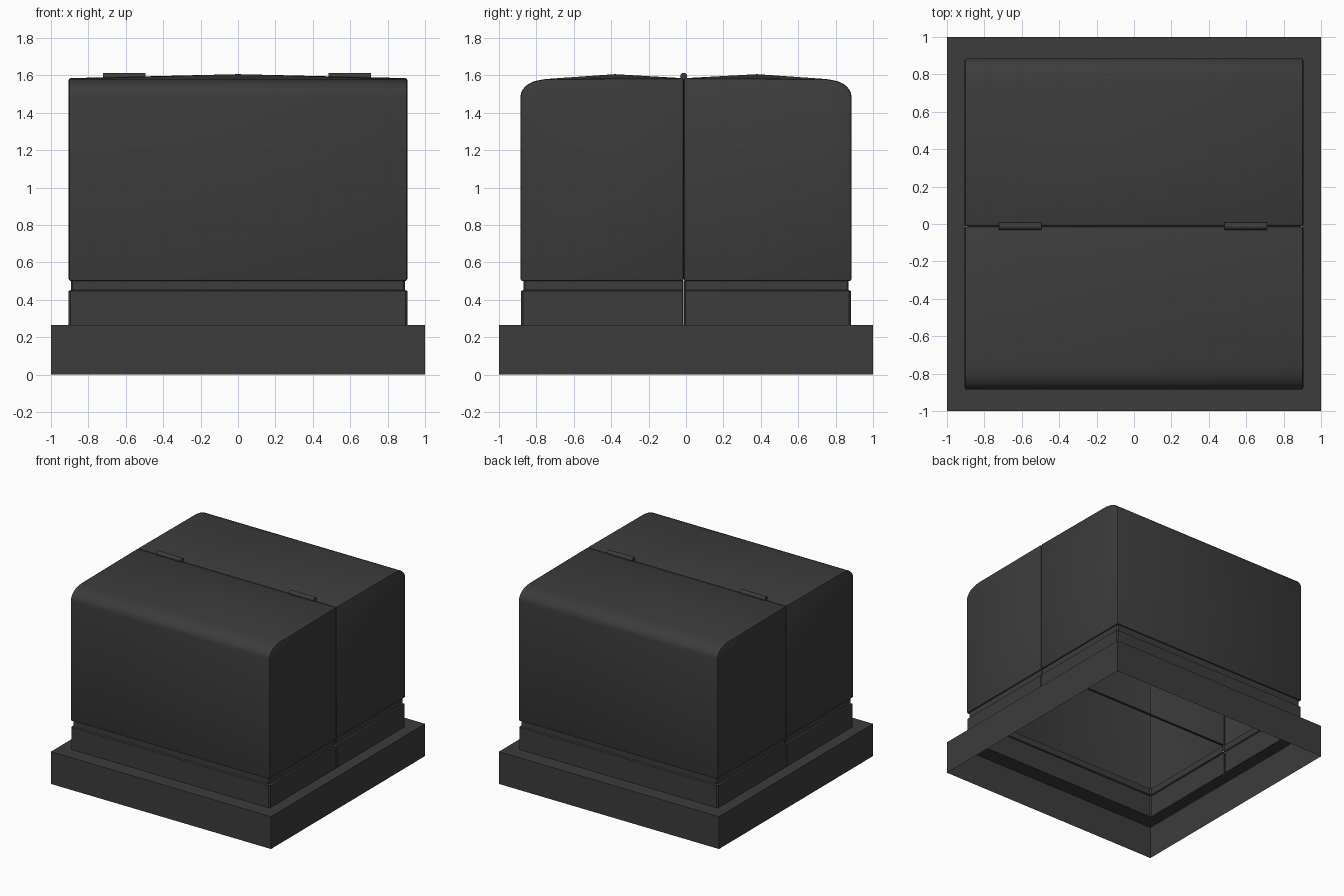
import bpy, bmesh, math
from mathutils import Matrix

if "Cube" in bpy.data.objects:
    bpy.data.objects.remove(bpy.data.objects["Cube"])

SEAM = -0.012
mat = bpy.data.materials.new("dark_plastic")
mat.diffuse_color = (0.045, 0.045, 0.045, 1)
mat.use_nodes = True
mat.node_tree.nodes["Principled BSDF"].inputs["Base Color"].default_value = mat.diffuse_color


def finish(name, bm, outward=True):
    if outward:
        bmesh.ops.recalc_face_normals(bm, faces=bm.faces[:])
    me = bpy.data.meshes.new(name)
    bm.to_mesh(me)
    bm.free()
    ob = bpy.data.objects.new(name, me)
    bpy.context.collection.objects.link(ob)
    me.materials.append(mat)
    bpy.ops.object.select_all(action='DESELECT')
    bpy.context.view_layer.objects.active = ob
    ob.select_set(True)
    bpy.ops.object.shade_smooth_by_angle(angle=math.radians(35))
    return ob


def strips(bm, rows, closed):
    # quads between successive point rows
    vs = [[bm.verts.new(p) for p in r] for r in rows]
    n = len(rows[0])
    for a, b in zip(vs, vs[1:]):
        for i in range(n if closed else n - 1):
            j = (i + 1) % n
            bm.faces.new((a[i], a[j], b[j], b[i]))


# base skirt: open underneath, with an inward top flange
bm = bmesh.new()
rows = [[(sx * x, sy * y, z) for sx, sy in ((-1, -1), (1, -1), (1, 1), (-1, 1))]
        for x, y, z in ((1, 1, 0), (1, 1, 0.265), (0.9, 0.875, 0.265))]
strips(bm, rows, True)
finish("base_skirt", bm, False)


def hood_half(name, s):
    end = 0.885
    # side profile with a rounded outer shoulder
    prof = [(SEAM, 0.5), (s * end, 0.5), (s * end, 1.485)]
    c, n = (0.765, 1.485), 7
    for i in range(1, n):
        a = math.pi / 2 * i / n
        prof.append((s * (c[0] + 0.12 * math.cos(a)), c[1] + 0.09 * math.sin(a)))
    prof += [(s * 0.75, 1.58), (SEAM, 1.585)]
    bm = bmesh.new()
    f = bm.faces.new([bm.verts.new((-0.905, y, z)) for y, z in prof])
    r = bmesh.ops.extrude_face_region(bm, geom=[f])
    bmesh.ops.translate(bm, vec=(1.81, 0, 0),
                        verts=[v for v in r["geom"] if isinstance(v, bmesh.types.BMVert)])
    bmesh.ops.recalc_face_normals(bm, faces=bm.faces[:])
    sharp = [e for e in bm.edges if e.calc_face_angle(0) > math.radians(50)]
    bmesh.ops.bevel(bm, geom=sharp, offset=0.011, segments=2, profile=0.5, affect='EDGES')
    bm.normal_update()
    # open the bottom and the side facing the other half
    gone = [g for g in bm.faces if g.normal.z < -0.99 or g.normal.y * s < -0.99]
    bmesh.ops.delete(bm, geom=gone, context='FACES')
    # slightly crowned top
    top = max((g for g in bm.faces if g.normal.z > 0.99), key=lambda g: g.calc_area())
    p = bmesh.ops.poke(bm, faces=[top])
    p["verts"][0].co = (0, s * 0.38, 1.606)
    finish(name + "_hood", bm, False)

    # lower collar with a recessed groove
    bm = bmesh.new()
    rows = []
    for d, z in ((0, 0.265), (0, 0.447), (0.011, 0.452), (0.011, 0.503)):
        x, y, k = 0.905 - d, 0.881 - d, 0.01
        right = [(x, SEAM + s * 0.008, z), (x, SEAM + s * 0.008, z), (x, s * (y - k), z), (x - k, s * y, z)]
        right[0] = (x - 0.008, SEAM + s * 0.001, z)
        rows.append(right + [(-a, b, e) for a, b, e in reversed(right)])
    strips(bm, rows, False)
    if s > 0:
        pass
    else:
        bmesh.ops.reverse_faces(bm, faces=bm.faces[:])
    finish(name + "_collar", bm, False)


hood_half("front", -1)
hood_half("back", 1)

# hinge barrels along the top seam
for side, x in (("left", -0.608), ("right", 0.597)):
    bm = bmesh.new()
    bmesh.ops.create_cone(bm, cap_ends=True, segments=16, radius1=0.019, radius2=0.019, depth=0.226,
                          matrix=Matrix.Translation((x, -0.012, 1.594)) @ Matrix.Rotation(math.pi / 2, 4, 'Y'))
    finish(side + "_hinge", bm)
